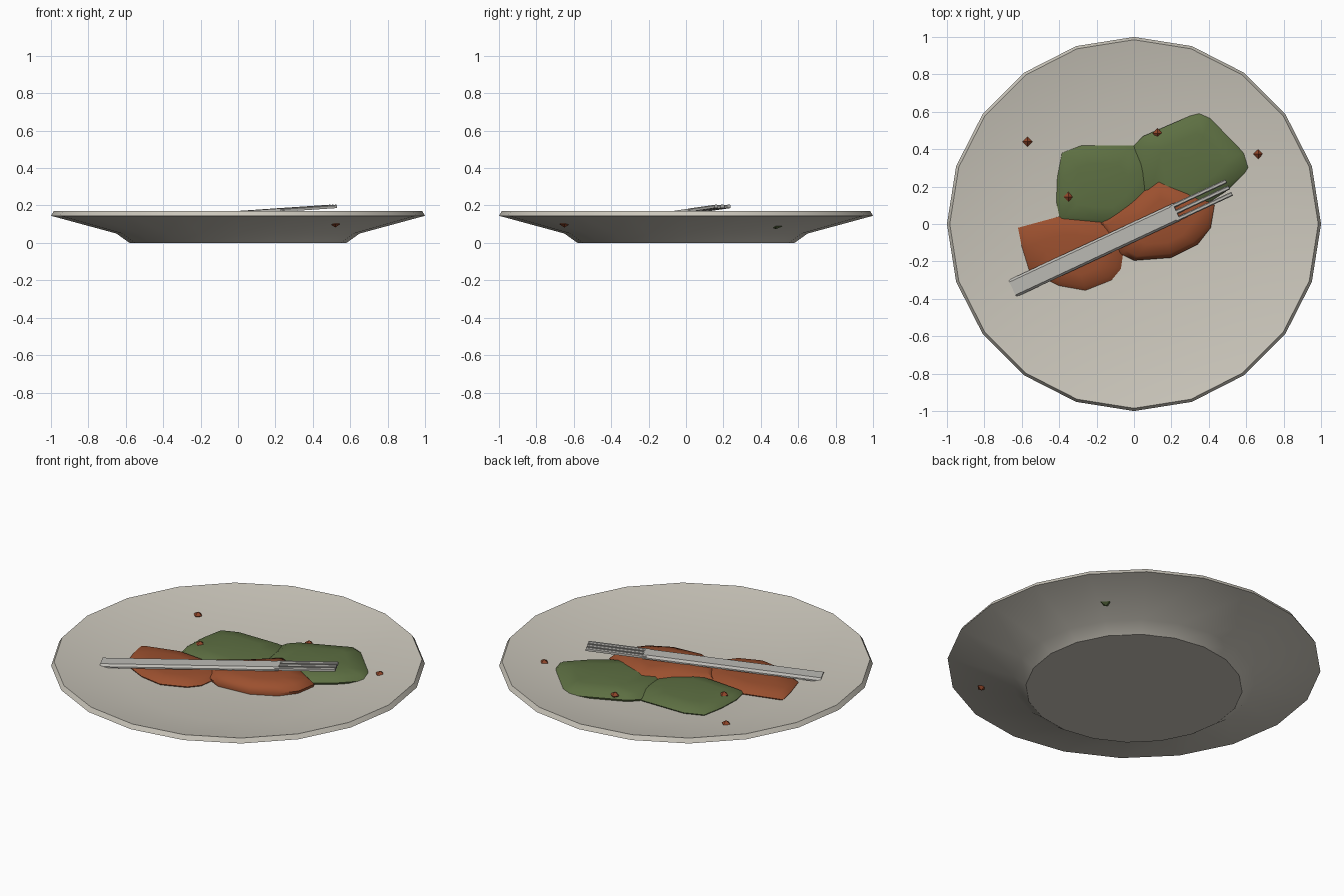
import bpy, bmesh, math
from mathutils import Matrix, Vector

old = bpy.data.objects.get("Cube")
if old:
    bpy.data.objects.remove(old, do_unlink=True)


def material(name, rgb):
    m = bpy.data.materials.new(name)
    m.use_nodes = True
    m.diffuse_color = (*rgb, 1)
    m.node_tree.nodes["Principled BSDF"].inputs["Base Color"].default_value = (*rgb, 1)
    return m


ceramic = material("warm_ceramic", (0.60, 0.57, 0.50))
metal = material("dull_metal", (0.50, 0.49, 0.46))
leaf = material("leaf_green", (0.11, 0.16, 0.055))
rust = material("sauce_rust", (0.33, 0.08, 0.028))
crumb_red = material("crumb_red", (0.28, 0.06, 0.022))


def finish(name, bm, mat, smooth=None):
    bmesh.ops.recalc_face_normals(bm, faces=bm.faces)
    mesh = bpy.data.meshes.new(name)
    bm.to_mesh(mesh)
    bm.free()
    mesh.materials.append(mat)
    ob = bpy.data.objects.new(name, mesh)
    bpy.context.collection.objects.link(ob)
    if smooth:
        bpy.ops.object.select_all(action="DESELECT")
        ob.select_set(True)
        bpy.context.view_layer.objects.active = ob
        bpy.ops.object.shade_smooth_by_angle(angle=math.radians(smooth))
    return ob


def loft(bm, rings):
    """Join successive rings of points with quads."""
    loops = [[bm.verts.new(p) for p in ring] for ring in rings]
    for a, b in zip(loops, loops[1:]):
        for i in range(len(a)):
            j = (i + 1) % len(a)
            bm.faces.new((a[i], a[j], b[j], b[i]))
    return loops


# Plate: a 20-sided turned profile, from the foot round to the inner floor
SIDES = 20
profile = [(0.58, 0), (0.65, 0.05), (1, 0.145), (0.985, 0.17), (0.61, 0.09)]
bm = bmesh.new()
loops = loft(bm, [[(r * math.cos(math.tau * i / SIDES), r * math.sin(math.tau * i / SIDES), z)
                   for i in range(SIDES)] for r, z in profile])
bm.faces.new(loops[0])
bm.faces.new(loops[-1])
finish("plate", bm, ceramic, 32)


# Food: low mounds with irregular outlines
def mound(name, outline, mat, height, base=0.08):
    c = sum((Vector(p) for p in outline), Vector((0, 0))) / len(outline)
    bm = bmesh.new()
    rings = []
    for scale, lift in ((0.97, 0), (1, 0.35), (0.88, 0.75), (0.55, 0.95)):
        rings.append([(*c.lerp(Vector(p), scale), base + height * lift) for p in outline])
    loops = loft(bm, rings)
    bm.faces.new(loops[0])
    top = bm.verts.new((*c, base + height))
    last = loops[-1]
    for i in range(len(last)):
        bm.faces.new((last[i], last[(i + 1) % len(last)], top))
    finish(name, bm, mat, 50)


mound("greens_left", [(-.385, .38), (-.28, .42), (0, .42), (.1, .3), (.08, .1), (-.05, 0),
                      (-.17, 0), (-.395, .02), (-.415, .12), (-.41, .25)], leaf, 0.045)
mound("greens_right", [(.05, .47), (.35, .6), (.41, .575), (.6, .38), (.62, .3), (.5, .18),
                       (.3, .05), (.05, .1), (0, .42)], leaf, 0.058)
mound("meat_left", [(-.62, -.02), (-.4, .04), (-.1, .01), (-.05, -.1), (-.07, -.24), (-.12, -.3),
                    (-.26, -.355), (-.4, -.33), (-.56, -.25), (-.6, -.12)], rust, 0.045)
mound("meat_right", [(-.18, 0), (-.03, .11), (.13, .25), (.3, .18), (.43, .1), (.41, -.02),
                     (.34, -.11), (.2, -.18), (0, -.195), (-.07, -.16)], rust, 0.075)


# Crumbs: small octahedra scattered over the plate
def crumb(name, pos, mat, size, flat):
    bm = bmesh.new()
    ring = [bm.verts.new((size * math.cos(a), size * math.sin(a), 0))
            for a in (math.tau * i / 4 for i in range(4))]
    for z in (-flat, flat):
        tip = bm.verts.new((0, 0, z))
        for i in range(4):
            bm.faces.new((ring[i], ring[(i + 1) % 4], tip))
    finish(name, bm, mat).location = pos


for i, pos in enumerate([(-.57, .44, .118), (-.35, .145, .118), (.125, .485, .118),
                         (.665, .375, .125), (.52, -.65, .1)]):
    crumb(f"crumb_{i + 1}", pos, crumb_red, 0.027, 0.018)
crumb("leaf_scrap", (.6, .48, .088), leaf, 0.036, 0.014)

# Fork: local x runs from the handle end to the tine tips, top surface at z = 0
place = (Matrix.Translation((-.65, -.345, .126)) @ Matrix.Rotation(math.radians(25), 4, "Z")
         @ Matrix.Rotation(math.radians(-3.5), 4, "Y"))


def bar(name, x0, x1, y, width, thick, chamfer):
    """Straight bar with chamfered upper edges."""
    w = width / 2
    section = [(-w, -thick), (w, -thick), (w, -chamfer), (w - chamfer, 0),
               (chamfer - w, 0), (-w, -chamfer)]
    bm = bmesh.new()
    loops = loft(bm, [[(x, y + sy, sz) for sy, sz in section] for x in (x0, x1)])
    for loop in loops:
        bm.faces.new(loop)
    finish(name, bm, metal).matrix_world = place


bar("fork_handle", 0, 0.97, 0, 0.1, 0.02, 0.012)
for side, y in (("right", -.037), ("middle", 0), ("left", .037)):
    bar(f"fork_tine_{side}", 0.95, 1.28, y, 0.022, 0.018, 0.005)
